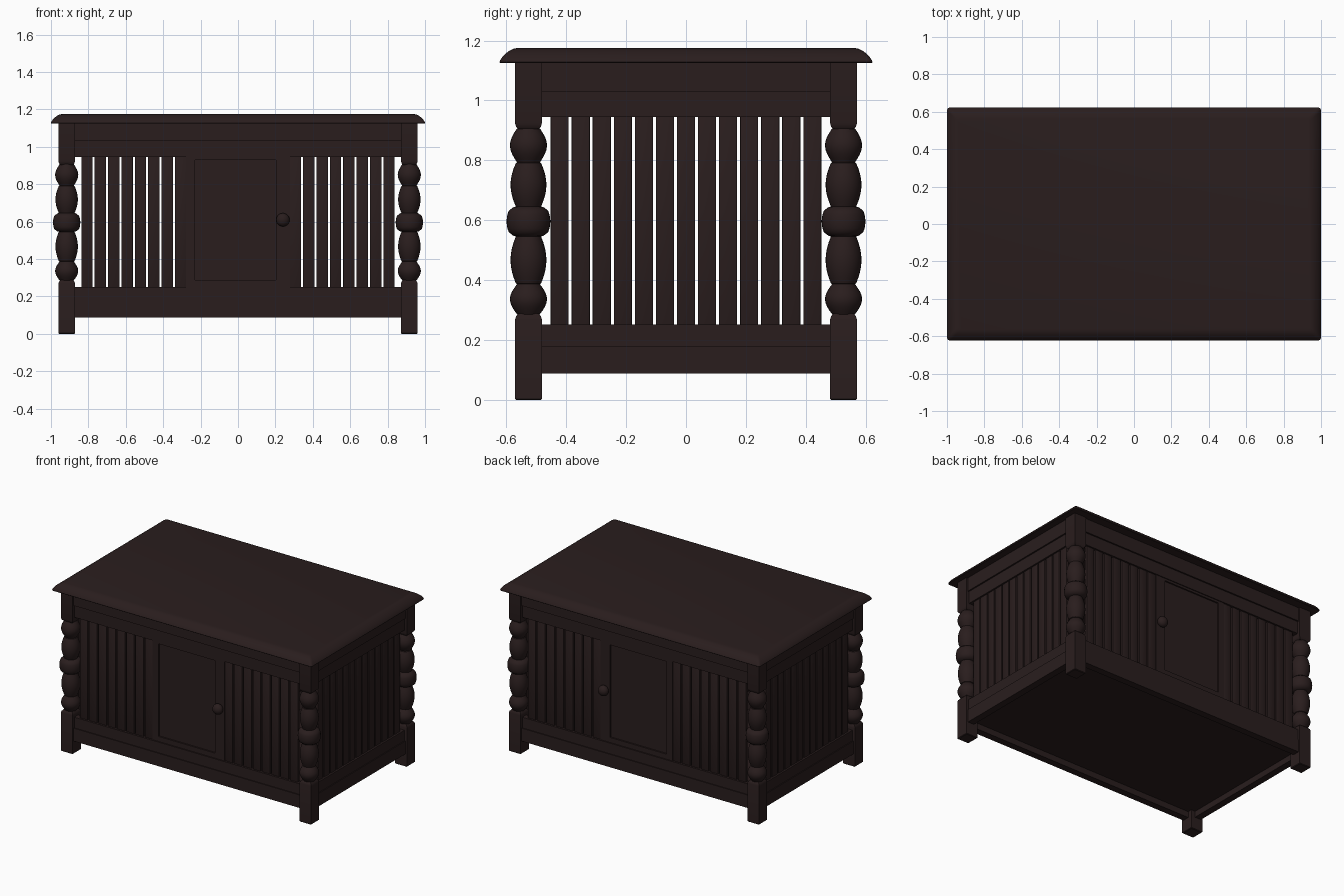
import bpy, bmesh, math

if "Cube" in bpy.data.objects:
    bpy.data.objects.remove(bpy.data.objects["Cube"])

wood = bpy.data.materials.new("dark_brown_wood")
wood.diffuse_color = (0.0225, 0.0125, 0.0125, 1)
wood.use_nodes = True
wood.node_tree.nodes["Principled BSDF"].inputs["Base Color"].default_value = wood.diffuse_color

LX, LY, LEG = 0.916, 0.526, 0.045      # leg centre and half width


def finish(name, bm, smooth=True):
    bmesh.ops.recalc_face_normals(bm, faces=bm.faces)
    me = bpy.data.meshes.new(name)
    bm.to_mesh(me)
    bm.free()
    ob = bpy.data.objects.new(name, me)
    bpy.context.collection.objects.link(ob)
    me.materials.append(wood)
    if smooth:
        bpy.ops.object.select_all(action='DESELECT')
        bpy.context.view_layer.objects.active = ob
        ob.select_set(True)
        bpy.ops.object.shade_smooth_by_angle(angle=math.radians(35))
    return ob


def box(name, x0, x1, y0, y1, z0, z1, bevel=0.0):
    bm = bmesh.new()
    bmesh.ops.create_cube(bm, size=1)
    for v in bm.verts:
        v.co = ((x0 + x1) / 2 + v.co.x * (x1 - x0),
                (y0 + y1) / 2 + v.co.y * (y1 - y0),
                (z0 + z1) / 2 + v.co.z * (z1 - z0))
    if bevel:
        bmesh.ops.bevel(bm, geom=bm.edges[:], offset=bevel, segments=2,
                        profile=0.5, affect='EDGES')
    return finish(name, bm, bool(bevel))


def loft(name, rings):
    """Skin a stack of closed rings and cap both ends."""
    bm = bmesh.new()
    loops = [[bm.verts.new(p) for p in r] for r in rings]
    n = len(loops[0])
    for a, b in zip(loops, loops[1:]):
        for i in range(n):
            bm.faces.new((a[i], a[(i + 1) % n], b[(i + 1) % n], b[i]))
    bm.faces.new(loops[0])
    bm.faces.new(loops[-1])
    return finish(name, bm)


# Table top with a sloping rounded rim and slightly rounded corners
def rounded_rect(hx, hy, r, z):
    pts = []
    for q in range(4):
        sx, sy = ((1, 1), (-1, 1), (-1, -1), (1, -1))[q]
        for k in range(4):
            a = math.pi / 2 * (q + k / 3)
            pts.append((sx * (hx - r) + r * math.cos(a),
                        sy * (hy - r) + r * math.sin(a), z))
    return pts


rim = [(0.002, 1.125), (0, 1.128), (0.003, 1.135), (0.010, 1.146), (0.021, 1.157),
       (0.033, 1.166), (0.045, 1.172), (0.058, 1.175)]
loft("table_top", [rounded_rect(1 - i, 0.623 - i, 0.016, z) for i, z in rim])

# Turned section profile: rounded bulges between necks (z0, z1, neck, radius, power)
bulges = [(0.285, 0.388, 0.038, 0.062, 1), (0.388, 0.547, 0.042, 0.060, 0.9),
          (0.547, 0.645, 0.050, 0.073, 0.4), (0.645, 0.792, 0.042, 0.060, 0.9),
          (0.792, 0.908, 0.038, 0.062, 1)]
turning = []
for z0, z1, neck, r, power in bulges:
    for k in range(9):
        t = k / 8
        rad = neck + (r - neck) * max(0, math.sin(math.pi * t)) ** power
        turning.append((z0 + 0.001 + (z1 - z0 - 0.002) * t, rad))

# Legs: square foot, turned middle, square head
for sx in (-1, 1):
    for sy in (-1, 1):
        cx, cy = sx * LX, sy * LY

        def square(h, z):
            return [(cx + h * a, cy + h * b, z)
                    for a, b in ((1, 1), (-1, 1), (-1, -1), (1, -1))]
        loft("leg_foot", [square(LEG - 0.004, 0), square(LEG, 0.004),
                          square(LEG, 0.268), square(0.041, 0.28),
                          square(0.033, 0.288)])
        loft("leg_head", [square(0.033, 0.904), square(0.041, 0.911),
                          square(LEG, 0.925), square(LEG, 1.126)])
        loft("leg_turning", [[(cx + r * math.cos(a), cy + r * math.sin(a), z)
                              for a in (math.tau * i / 28 for i in range(28))]
                             for z, r in turning])

# Stepped rails (z0, z1, setback of outer face from the leg face)
rails = [("top_apron", 1.03, 1.126, 0.010), ("top_rail", 0.945, 1.03, 0.020),
         ("bottom_rail", 0.178, 0.252, 0.018), ("bottom_apron", 0.088, 0.178, 0.012)]
for s in (-1, 1):
    for name, z0, z1, back in rails:
        oy, ox = LY + LEG - back, LX + LEG - back
        iy, ix = LY + LEG - 0.06, LX + LEG - 0.06
        box("long_" + name, -0.88, 0.88, *sorted((s * oy, s * iy)), z0, z1)
        box("side_" + name, *sorted((s * ox, s * ix)), -0.49, 0.49, z0, z1)

# Floor panel, raised above the lower edge of the aprons
box("floor", -0.905, 0.905, -0.515, 0.515, 0.13, 0.16)

# Slats
Z0, Z1 = 0.245, 0.95
for s in (-1, 1):
    ys = sorted((s * 0.54, s * 0.52))
    xs = sorted((s * 0.93, s * 0.91))
    for m in (-1, 1):
        for k in range(8):
            c = m * (0.307 + 0.0715 * k)
            box("long_slat", c - 0.0305, c + 0.0305, *ys, Z0, Z1, 0.002)
    for k in range(13):
        c = (k - 6) * 0.0703
        box("side_slat", *xs, c - 0.0302, c + 0.0302, Z0, Z1, 0.002)

    # Door: frame pieces, recessed panel and knob
    fy = sorted((s * 0.545, s * 0.515))
    box("door_stile", -0.277, -0.23, *fy, 0.25, 0.947)
    box("door_stile", 0.203, 0.277, *fy, 0.25, 0.947)
    box("door_crosspiece", -0.23, 0.203, *fy, 0.93, 0.947)
    box("door_crosspiece", -0.23, 0.203, *fy, 0.25, 0.287)
    box("door_panel", -0.235, 0.208, *sorted((s * 0.535, s * 0.522)), 0.28, 0.935)
    knob = [(0.538, 0.018), (0.546, 0.016)]
    knob += [(0.565 + 0.03 * math.sin(a), 0.036 * math.cos(a))
             for a in (math.radians(d) for d in range(-50, 86, 15))]
    loft("door_knob", [[(0.24 + r * math.cos(a), s * y, 0.61 + r * math.sin(a))
                        for a in (math.tau * i / 20 for i in range(20))]
                       for y, r in knob])
